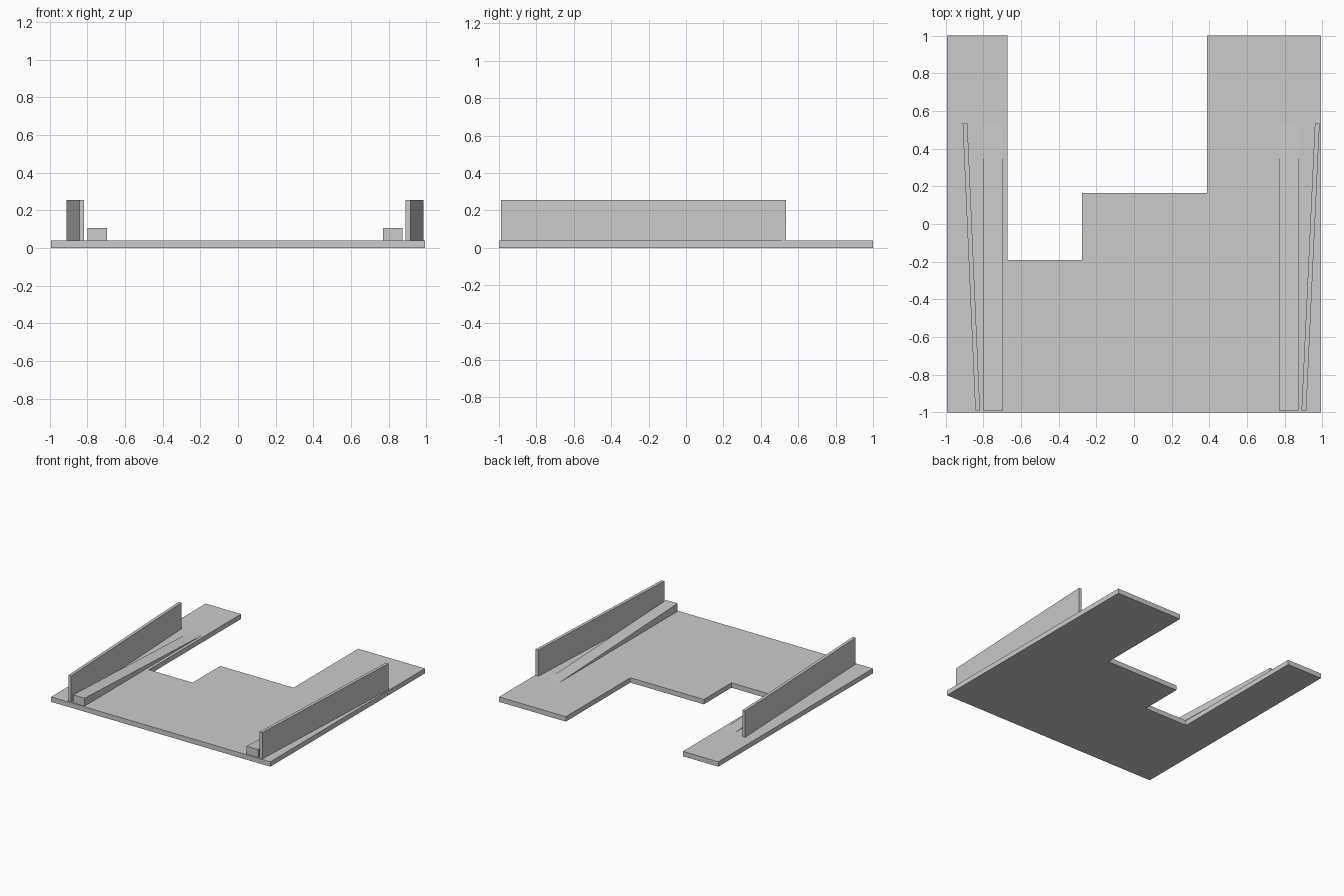
import bpy, bmesh

if "Cube" in bpy.data.objects:
    bpy.data.objects.remove(bpy.data.objects["Cube"])

grey = bpy.data.materials.new("plain grey")
grey.diffuse_color = (0.6, 0.6, 0.6, 1)
grey.use_nodes = True
grey.node_tree.nodes["Principled BSDF"].inputs["Base Color"].default_value = grey.diffuse_color


def extrude(name, outline, z0, z1):
    """Prism from a counter-clockwise outline in x, y."""
    bm = bmesh.new()
    face = bm.faces.new([bm.verts.new((x, y, z0)) for x, y in outline])
    ext = bmesh.ops.extrude_face_region(bm, geom=[face])
    top = [v for v in ext["geom"] if isinstance(v, bmesh.types.BMVert)]
    bmesh.ops.translate(bm, verts=top, vec=(0, 0, z1 - z0))
    return finish(name, bm)


def ramp(name, x0, x1, y0, y1, z0, z1):
    """Wedge that is tall at y0 and runs out to nothing at y1."""
    bm = bmesh.new()
    profile = ((y0, z0), (y1, z0), (y0, z1))
    a, b = [[bm.verts.new((x, y, z)) for y, z in profile] for x in (x0, x1)]
    bm.faces.new(a)
    bm.faces.new(b)
    for i in range(3):
        j = (i + 1) % 3
        bm.faces.new((a[i], a[j], b[j], b[i]))
    return finish(name, bm)


def finish(name, bm):
    bmesh.ops.recalc_face_normals(bm, faces=bm.faces)
    mesh = bpy.data.meshes.new(name)
    bm.to_mesh(mesh)
    bm.free()
    mesh.materials.append(grey)
    obj = bpy.data.objects.new(name, mesh)
    bpy.context.collection.objects.link(obj)
    return obj


DECK, WALL_TOP, RAMP_TOP = 0.04, 0.255, 0.105
FRONT, BACK = -0.99, 0.535

# Stepped base plate with two legs towards the back
extrude("base_plate", [
    (-0.993, -1), (0.993, -1), (0.993, 1), (0.388, 1), (0.388, 0.165),
    (-0.277, 0.165), (-0.277, -0.192), (-0.672, -0.192), (-0.672, 1),
    (-0.993, 1)], 0, DECK)

# Thin side walls, splayed outwards to the back
for side, front_x, back_x in (("left", -0.843, -0.91), ("right", 0.89, 0.961)):
    w = 0.025
    extrude(side + "_wall", [
        (front_x, FRONT), (front_x + w, FRONT),
        (back_x + w, BACK), (back_x, BACK)], DECK, WALL_TOP)

# Low ramps along the inside of each wall
for side, x in (("left", -0.8), ("right", 0.77)):
    ramp(side + "_ramp", x, x + 0.104, FRONT, BACK, DECK, RAMP_TOP)
